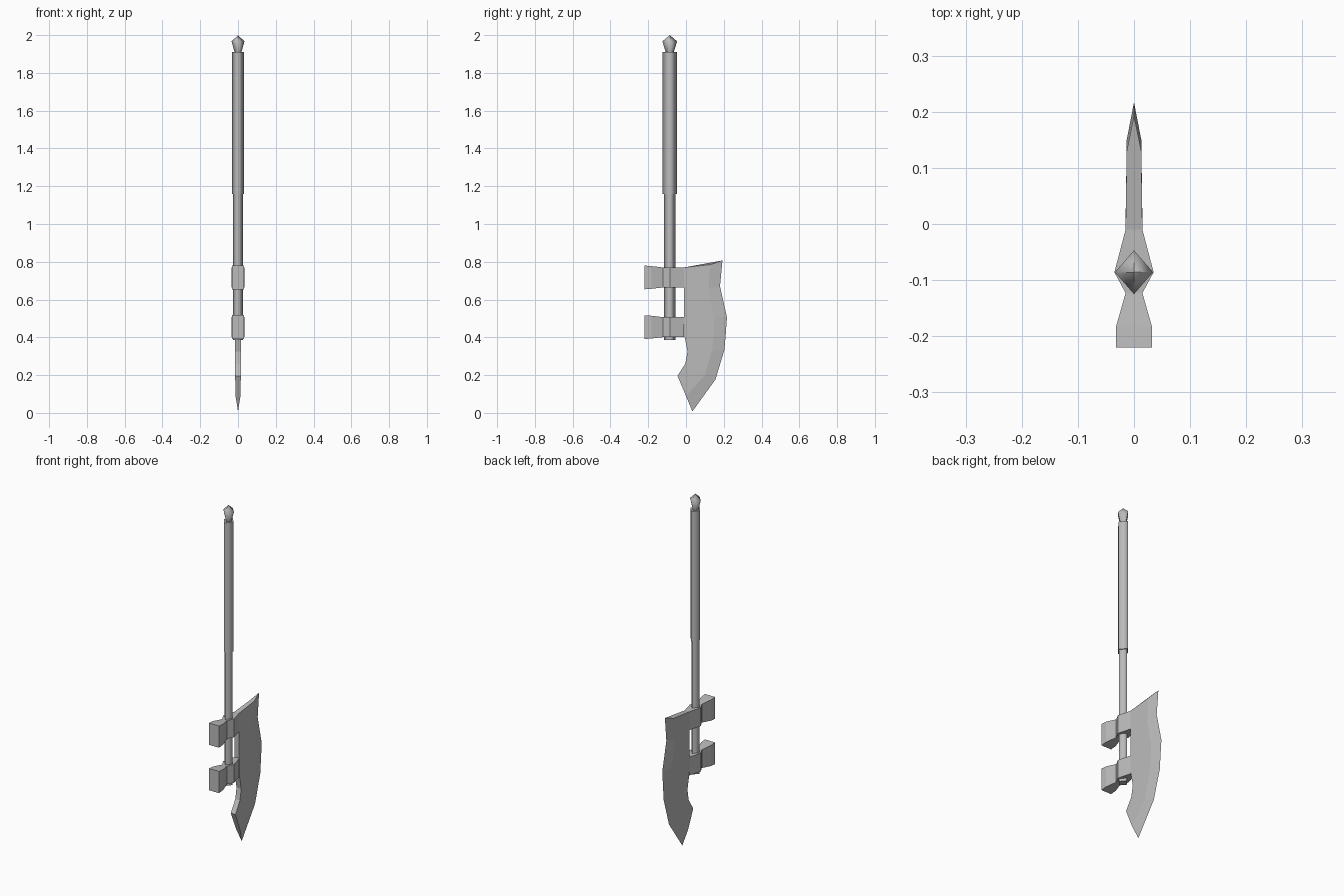
import bpy, bmesh

if "Cube" in bpy.data.objects:
    bpy.data.objects.remove(bpy.data.objects["Cube"])

steel = bpy.data.materials.new("grey_steel")
steel.diffuse_color = (0.5, 0.5, 0.5, 1)
steel.use_nodes = True
steel.node_tree.nodes["Principled BSDF"].inputs["Base Color"].default_value = steel.diffuse_color
AXIS_Y = -0.086  # depth of the shaft axis


def loft(name, rings, smooth=False):
    """Bridge a list of equal-sized closed rings and cap both ends."""
    bm = bmesh.new()
    rows = [[bm.verts.new(p) for p in ring] for ring in rings]
    n = len(rows[0])
    for a, b in zip(rows, rows[1:]):
        for i in range(n):
            j = (i + 1) % n
            bm.faces.new((a[i], a[j], b[j], b[i])).smooth = smooth
    bm.faces.new(rows[0])
    bm.faces.new(rows[-1])
    bmesh.ops.remove_doubles(bm, verts=bm.verts, dist=1e-5)
    bmesh.ops.recalc_face_normals(bm, faces=bm.faces)
    mesh = bpy.data.meshes.new(name)
    bm.to_mesh(mesh)
    bm.free()
    mesh.materials.append(steel)
    obj = bpy.data.objects.new(name, mesh)
    bpy.context.collection.objects.link(obj)
    return obj


def diamond(rx, ry, z):
    return [(rx, AXIS_Y, z), (0, AXIS_Y + ry, z), (-rx, AXIS_Y, z), (0, AXIS_Y - ry, z)]


# Four-sided shaft, thicker grip and pointed pommel
loft("shaft", [diamond(0.026, 0.031, z) for z in (0.385, 1.17)], True)
loft("grip", [diamond(0.031, 0.039, z) for z in (1.16, 1.91)], True)
loft("pommel", [diamond(0.017, 0.02, 1.905), diamond(0.034, 0.039, 1.967),
                diamond(0.0001, 0.0001, 2.0)], True)

# Two brackets: (y, half width, half height), pinched in front of the shaft
BRACKET = [(-0.22, 0.032, 0.063), (-0.183, 0.032, 0.060), (-0.123, 0.015, 0.053),
           (-0.086, 0.035, 0.053), (-0.01, 0.015, 0.053)]
for name, zc in (("upper_bracket", 0.717), ("lower_bracket", 0.454)):
    loft(name, [[(-w, y, zc - h), (w, y, zc - h), (w, y, zc + h), (-w, y, zc + h)]
                for y, w, h in BRACKET])

# Blade: rows of back, bevel line and cutting edge as (y, z), top to bottom
BLADE = [((-0.01, 0.77), (0.13, 0.785), (0.193, 0.807)),
         ((-0.01, 0.66), (0.118, 0.66), (0.18, 0.67)),
         ((-0.01, 0.505), (0.15, 0.505), (0.217, 0.505)),
         ((-0.008, 0.405), (0.147, 0.40), (0.209, 0.40)),
         ((0.008, 0.325), (0.138, 0.33), (0.204, 0.336)),
         ((-0.003, 0.262), (0.10, 0.20), (0.156, 0.177)),
         ((-0.045, 0.196), (0.0, 0.089), (0.034, 0.008))]
loft("blade", [[(-0.015, *back), (-0.013, *bevel), (0, *edge),
                (0.013, *bevel), (0.015, *back)] for back, bevel, edge in BLADE])
